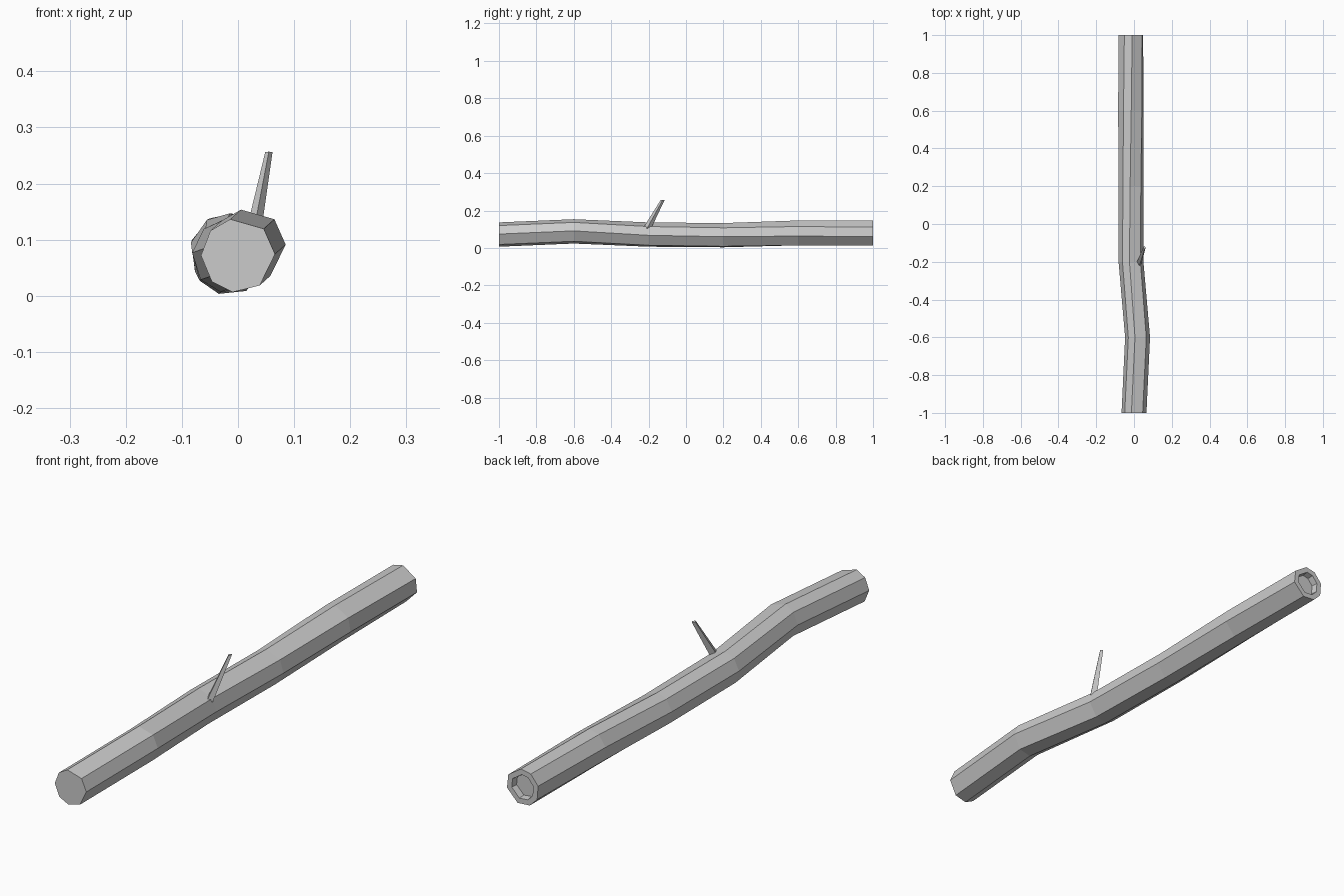
import bpy, bmesh
from math import radians, cos, sin
from mathutils import Vector

cube = bpy.data.objects.get("Cube")
if cube:
    bpy.data.objects.remove(cube)

# One plain grey for the whole branch
grey = bpy.data.materials.new("weathered grey")
grey.use_nodes = True
COLOUR = (0.6, 0.6, 0.6, 1)
grey.diffuse_color = COLOUR
grey.node_tree.nodes["Principled BSDF"].inputs["Base Color"].default_value = COLOUR


def loft(bm, rings):
    """Skin a list of equal-sized point rings and return the two end caps."""
    loops = [[bm.verts.new(p) for p in ring] for ring in rings]
    n = len(loops[0])
    for a, b in zip(loops, loops[1:]):
        for i in range(n):
            j = (i + 1) % n
            bm.faces.new((a[i], a[j], b[j], b[i]))
    return bm.faces.new(loops[0]), bm.faces.new(loops[-1])


def finish(name, bm):
    bmesh.ops.recalc_face_normals(bm, faces=bm.faces)
    mesh = bpy.data.meshes.new(name)
    bm.to_mesh(mesh)
    bm.free()
    mesh.materials.append(grey)
    obj = bpy.data.objects.new(name, mesh)
    bpy.context.collection.objects.link(obj)
    return obj


# Uneven eight-sided section, swept along a gently bent path
CORNERS = [102, 46, 2, -54, -98, -135, -180, -222]
# y, centre x, centre z, radius, twist
PATH = [
    (-1.0, 0.0, 0.072, 0.066, 0),
    (-0.6, 0.019, 0.089, 0.066, 0),
    (-0.2, -0.016, 0.071, 0.066, -5),
    (0.2, -0.016, 0.067, 0.066, -8),
    (0.6, -0.017, 0.078, 0.069, -14),
    (1.0, -0.017, 0.079, 0.068, -18),
]


def section(y, cx, cz, r, twist):
    angles = [radians(a + twist) for a in CORNERS]
    return [Vector((cx + r * cos(a), y, cz + r * sin(a))) for a in angles]


bm = bmesh.new()
front_cap, back_cap = loft(bm, [section(*p) for p in PATH])

# Shallow hollow in the back end
bmesh.ops.recalc_face_normals(bm, faces=bm.faces)
bmesh.ops.inset_region(bm, faces=[back_cap], thickness=0.021)
bmesh.ops.inset_region(bm, faces=[back_cap], thickness=0.003, depth=-0.025)
finish("branch", bm)


# Tapered four-sided twig leaning back
def diamond(x, y, z, wx, wy, slope):
    return [Vector((x - wx, y, z)), Vector((x, y - wy, z + slope)),
            Vector((x + wx, y, z)), Vector((x, y + wy, z - slope))]


bm = bmesh.new()
loft(bm, [diamond(0.026, -0.208, 0.105, 0.014, 0.022, 0),
          diamond(0.055, -0.125, 0.256, 0.0065, 0.010, 0.001)])
finish("twig", bm)
